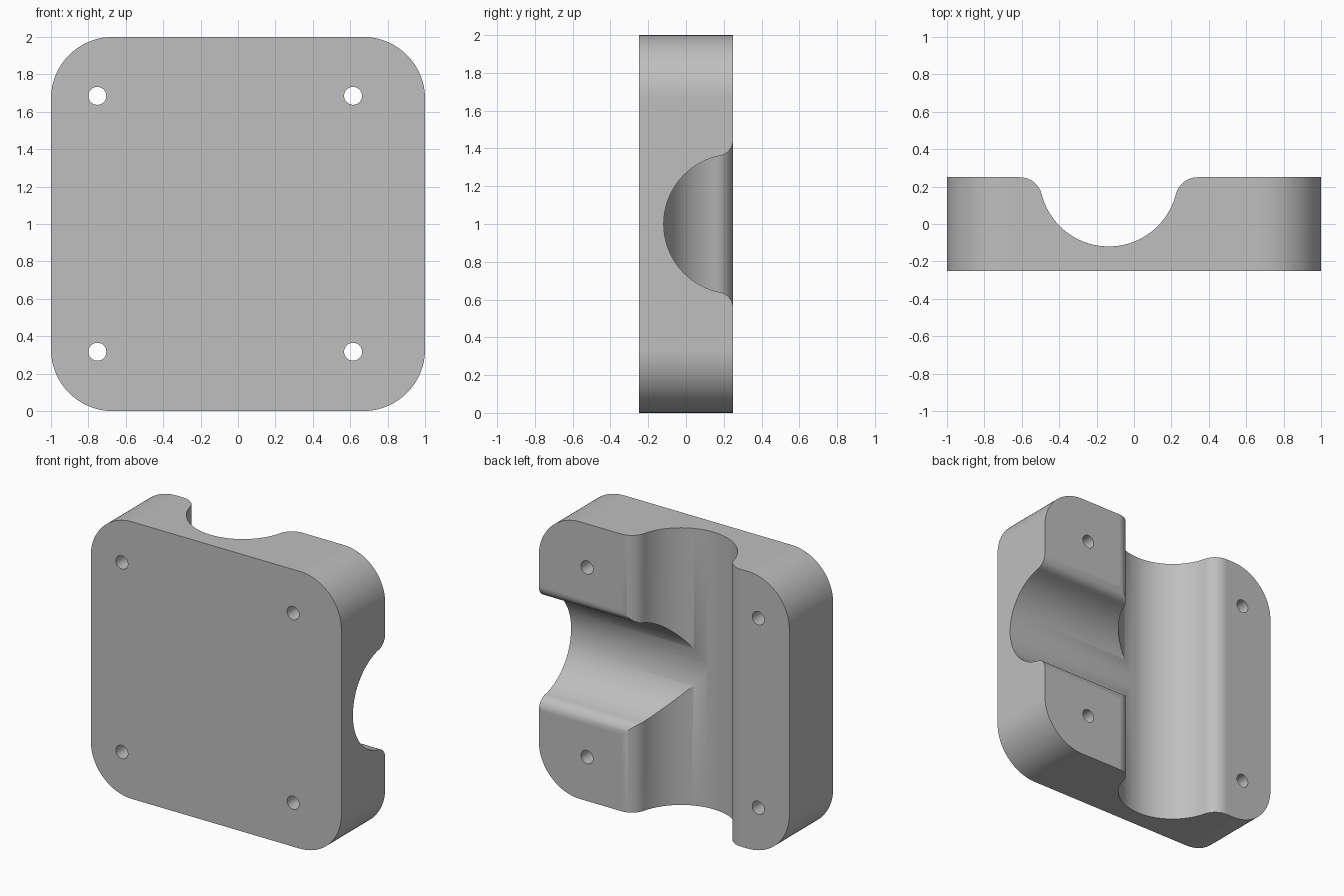
import bpy, bmesh
from math import sin, cos, pi, atan2
from mathutils import Vector

if "Cube" in bpy.data.objects:
    bpy.data.objects.remove(bpy.data.objects["Cube"], do_unlink=True)

BACK = 0.25          # back surface of the block
CHANNEL_X = -0.135   # centre line of the upright channel


def arc(cx, cy, r, a0, a1, n):
    return [(cx + r * cos(a0 + (a1 - a0) * i / n), cy + r * sin(a0 + (a1 - a0) * i / n))
            for i in range(n + 1)]


def prism(name, outline, place, sweep):
    """Extrude a 2D outline, placed in space by a function, along a vector."""
    bm = bmesh.new()
    face = bm.faces.new([bm.verts.new(place(u, v)) for u, v in outline])
    new = bmesh.ops.extrude_face_region(bm, geom=[face])["geom"]
    bmesh.ops.translate(bm, vec=Vector(sweep),
                        verts=[g for g in new if isinstance(g, bmesh.types.BMVert)])
    bmesh.ops.recalc_face_normals(bm, faces=bm.faces)
    mesh = bpy.data.meshes.new(name)
    bm.to_mesh(mesh)
    bm.free()
    obj = bpy.data.objects.new(name, mesh)
    bpy.context.collection.objects.link(obj)
    return obj


def channel_outline(r, half_width):
    """Round trough whose rims are filleted into the back surface."""
    fillet = (half_width ** 2 - r ** 2) / (2 * r)
    tilt = atan2(fillet, half_width)
    rim = arc(half_width, BACK - fillet, fillet, pi / 2, pi - tilt, 14)
    trough = arc(0, BACK, r, -tilt, -pi / 2, 28)
    right = [(half_width, BACK + 0.2)] + rim + trough[1:]
    return right + [(-u, v) for u, v in reversed(right[:-1])]


# Block with rounded corners
R = 0.33
outline = []
for k, (sx, sz) in enumerate([(1, 1), (-1, 1), (-1, -1), (1, -1)]):
    outline += arc(sx * (1 - R), 1 + sz * (1 - R), R, k * pi / 2, (k + 1) * pi / 2, 24)
block = prism("clamp_block", outline, lambda u, v: (u, -BACK, v), (0, 2 * BACK, 0))

# Upright channel, and a side channel that runs from it to the left side
cutters = [
    prism("upright_channel", channel_outline(0.37, 0.475),
          lambda u, v: (CHANNEL_X + u, v, -0.1), (0, 0, 2.2)),
    prism("side_channel", channel_outline(0.368, 0.447),
          lambda u, v: (CHANNEL_X, v, 1 + u), (1.3, 0, 0)),
]

# Four through holes
for x in (-0.752, 0.615):
    for z in (0.317, 1.685):
        cutters.append(prism("bolt_hole", arc(x, z, 0.048, 0, 2 * pi, 32)[:-1],
                             lambda u, v: (u, -0.4, v), (0, 0.8, 0)))

bpy.ops.object.select_all(action="DESELECT")
block.select_set(True)
bpy.context.view_layer.objects.active = block
for cutter in cutters:
    cutter.hide_render = True
    mod = block.modifiers.new("cut", "BOOLEAN")
    mod.operation = "DIFFERENCE"
    mod.solver = "EXACT"
    mod.object = cutter
    bpy.ops.object.modifier_apply(modifier=mod.name)
    bpy.data.objects.remove(cutter, do_unlink=True)

# Plain grey finish
grey = bpy.data.materials.new("grey")
grey.use_nodes = True
color = (0.52, 0.52, 0.52, 1)
grey.diffuse_color = color
grey.node_tree.nodes["Principled BSDF"].inputs["Base Color"].default_value = color
block.data.materials.clear()
block.data.materials.append(grey)
for face in block.data.polygons:
    face.material_index = 0

# Smooth curves, crisp edges
bpy.ops.object.shade_smooth_by_angle(angle=pi / 6)
weighted = block.modifiers.new("weighted_normals", "WEIGHTED_NORMAL")
weighted.keep_sharp = True
